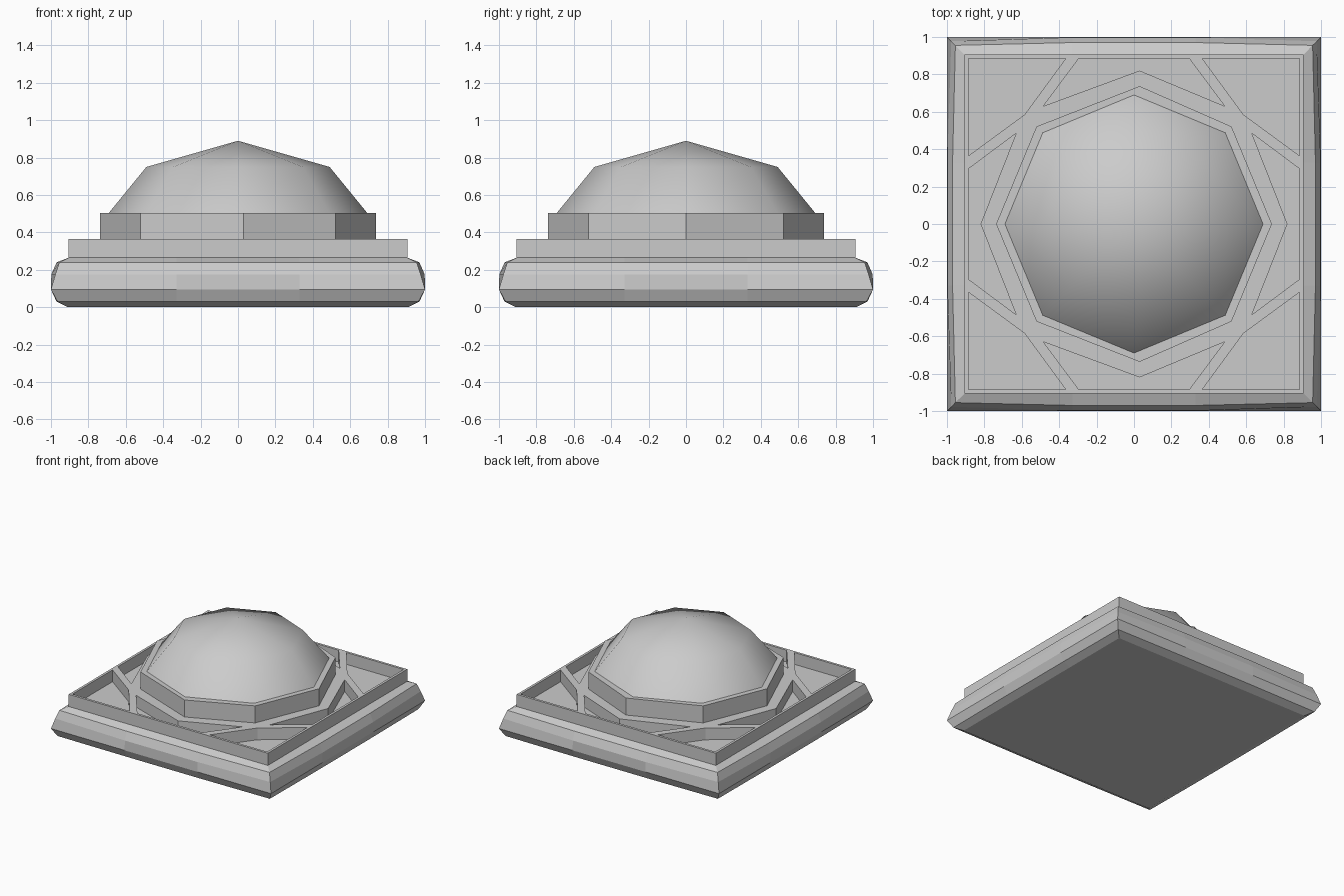
import bpy
import bmesh
from math import cos, sin, pi

if "Cube" in bpy.data.objects:
    bpy.data.objects.remove(bpy.data.objects["Cube"])


def add_rings(bm, rings, cap_bottom=True, cap_top=True):
    """Bridge stacked closed loops of 3D points, then cap the ends."""
    loops = [[bm.verts.new(p) for p in ring] for ring in rings]
    n = len(loops[0])
    for a, b in zip(loops, loops[1:]):
        for i in range(n):
            j = (i + 1) % n
            bm.faces.new((a[i], a[j], b[j], b[i]))
    if cap_bottom:
        bm.faces.new(loops[0][::-1])
    if cap_top:
        bm.faces.new(loops[-1])
    return loops


def finish(name, bm, smooth=False):
    bmesh.ops.recalc_face_normals(bm, faces=bm.faces)
    mesh = bpy.data.meshes.new(name)
    for f in bm.faces:
        f.smooth = smooth
    bm.to_mesh(mesh)
    bm.free()
    ob = bpy.data.objects.new(name, mesh)
    bpy.context.collection.objects.link(ob)
    return ob


def turn(x, y, k):
    for _ in range(k):
        x, y = -y, x
    return x, y


def prism(bm, pts, z0, z1):
    add_rings(bm, [[(x, y, z) for x, y in pts] for z in (z0, z1)])


# Plinth: square rings, slightly bulged along the middle of each side
def bulged_square(corner, middle, z):
    pts = [(-corner, -corner), (-0.33, -middle), (0.33, -middle)]
    return [(*turn(x, y, k), z) for k in range(4) for x, y in pts]


bm = bmesh.new()
add_rings(bm, [bulged_square(*r) for r in (
    (0.91, 0.91, 0.0), (0.965, 0.97, 0.03), (1.0, 1.0, 0.095),
    (0.977, 0.998, 0.175), (0.955, 0.97, 0.24), (0.905, 0.905, 0.265))])
finish("plinth", bm)

# Upper slab with sunken panels between ribs
bm = bmesh.new()
prism(bm, [turn(-0.905, -0.905, k) for k in range(4)], 0.25, 0.365)
slab = finish("panel_slab", bm)

side_panel = [(0.82, 0.0), (0.63, -0.485), (0.885, -0.295),
              (0.885, 0.295), (0.63, 0.485)]
corner_panel = [(0.585, 0.585), (0.885, 0.365), (0.885, 0.885), (0.365, 0.885)]
bm = bmesh.new()
for k in range(4):
    for panel in (side_panel, corner_panel):
        pts = [turn(x, y, k) for x, y in panel]
        if panel is side_panel and k % 2:
            pts[0] = (0.03, pts[0][1])
        prism(bm, pts, 0.268, 0.5)
cutter = finish("panel_cutter", bm)
cutter.hide_render = True

mod = slab.modifiers.new("panels", 'BOOLEAN')
mod.operation = 'DIFFERENCE'
mod.solver = 'EXACT'
mod.object = cutter
bpy.context.view_layer.objects.active = slab
bpy.ops.object.modifier_apply(modifier=mod.name)
bpy.data.objects.remove(cutter)

# Octagonal drum
drum = [(0.737 * cos(i * pi / 4), 0.737 * sin(i * pi / 4)) for i in range(8)]
for i in (2, 6):
    drum[i] = (0.03, drum[i][1])
bm = bmesh.new()
prism(bm, drum, 0.35, 0.505)
finish("drum", bm)

# Faceted dome, smooth shaded
bm = bmesh.new()
loops = add_rings(bm, [[(r * cos(i * pi / 4), r * sin(i * pi / 4), z)
                        for i in range(8)]
                       for r, z in ((0.69, 0.505), (0.49, 0.75))],
                  cap_bottom=False, cap_top=False)
apex = bm.verts.new((0, 0, 0.89))
for i in range(8):
    bm.faces.new((loops[1][i], loops[1][(i + 1) % 8], apex))
finish("dome", bm, smooth=True)
# Open mesh: make sure the dome faces outwards
dome = bpy.data.objects["dome"].data
if dome.polygons[-1].normal.z < 0:
    dome.flip_normals()
